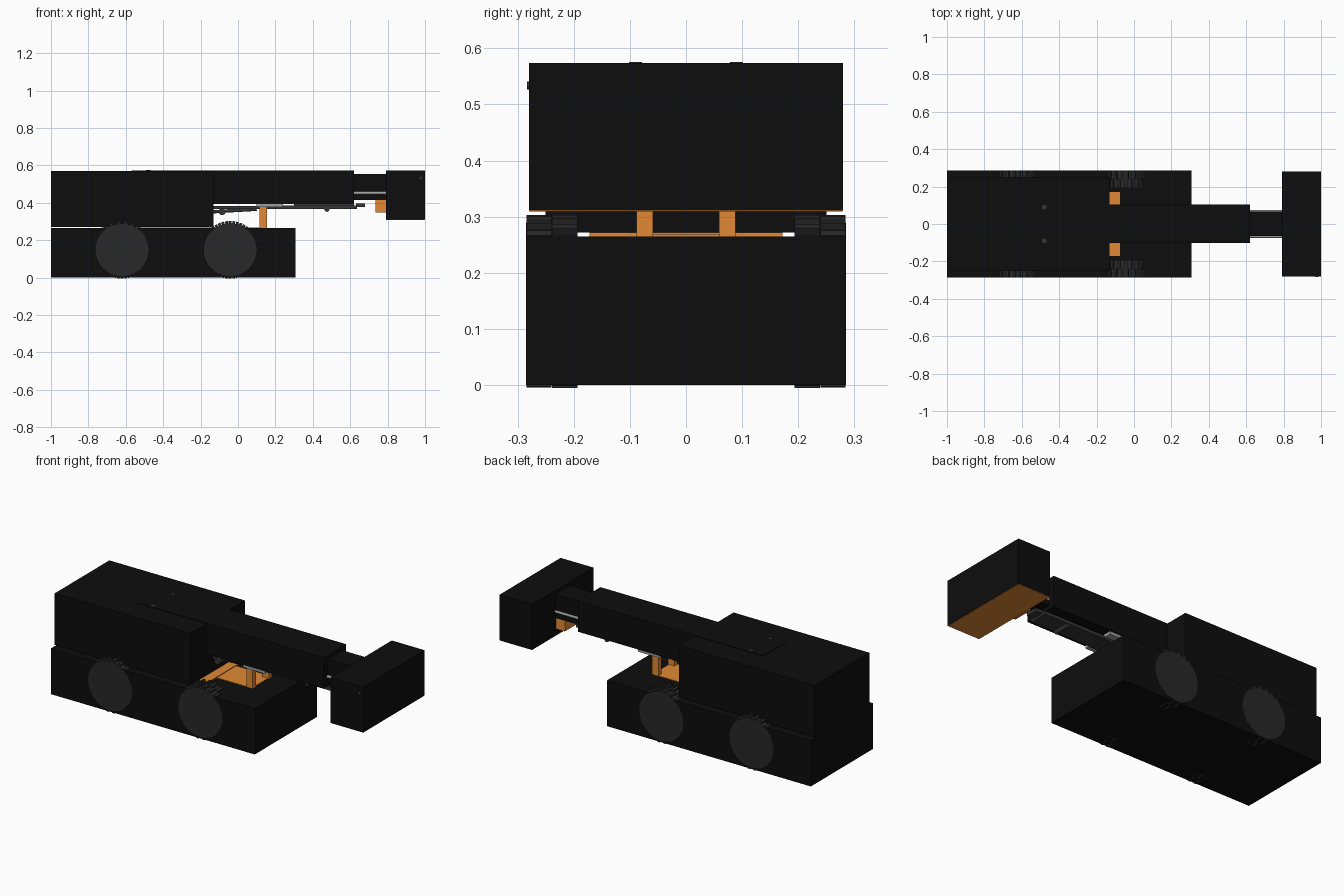
import bpy, bmesh
from math import cos, sin, pi
from mathutils import Matrix, Vector

if "Cube" in bpy.data.objects:
    bpy.data.objects.remove(bpy.data.objects["Cube"])


def material(name, rgb):
    m = bpy.data.materials.new(name)
    m.diffuse_color = (*rgb, 1)
    m.use_nodes = True
    m.node_tree.nodes["Principled BSDF"].inputs["Base Color"].default_value = m.diffuse_color
    return m


BLACK = material("black", (0.004, 0.004, 0.004))
RUBBER = material("rubber", (0.02, 0.021, 0.02))
ORANGE = material("orange", (0.75, 0.25, 0.035))
STEEL = material("steel", (0.35, 0.35, 0.35))
IRON = material("iron", (0.035, 0.037, 0.035))


def finish(name, bm, mat):
    mesh = bpy.data.meshes.new(name)
    bm.to_mesh(mesh)
    bm.free()
    mesh.materials.append(mat)
    ob = bpy.data.objects.new(name, mesh)
    bpy.context.collection.objects.link(ob)
    return ob


def add_box(bm, size, center, rot=Matrix()):
    bmesh.ops.create_cube(bm, size=1, matrix=Matrix.Translation(center) @ rot
                          @ Matrix.Diagonal((*size, 1)))


def box(name, x, y, z, mat):
    bm = bmesh.new()
    spans = (x, y, z)
    add_box(bm, [b - a for a, b in spans], [(a + b) / 2 for a, b in spans])
    return finish(name, bm, mat)


def rod(name, p, q, r, mat, sides=16):
    p, q = Vector(p), Vector(q)
    bm = bmesh.new()
    rot = (q - p).to_track_quat('Z', 'Y').to_matrix().to_4x4()
    bmesh.ops.create_cone(bm, cap_ends=True, segments=sides, radius1=r, radius2=r,
                          depth=(q - p).length, matrix=Matrix.Translation((p + q) / 2) @ rot)
    for f in bm.faces:
        f.smooth = len(f.verts) == 4
    for e in bm.edges:
        e.smooth = e.calc_face_angle(0) < 0.7
    return finish(name, bm, mat)


# Main enclosing masses
box("lower_chassis", (-1, 0.307), (-0.285, 0.285), (0, 0.265), BLACK)
box("upper_body", (-1, -0.13), (-0.25, 0.25), (0.272, 0.571), BLACK)
box("outer_boom", (-0.57, 0.62), (-0.102, 0.105), (0.395, 0.574), BLACK)
box("inner_boom", (0.6, 0.8), (-0.065, 0.068), (0.415, 0.553), BLACK)
box("front_head", (0.79, 1), (-0.28, 0.28), (0.311, 0.574), BLACK)

# Wheels with tread lugs, just breaking through the chassis mass
R, Z = 0.149, 0.149
for axle, x in (("rear", -0.62), ("front", -0.042)):
    for side, s in (("right", -1), ("left", 1)):
        rod(f"{axle}_{side}_tyre", (x, s * 0.193, Z), (x, s * 0.2855, Z),
            R - 0.008, RUBBER, 40)
        bm = bmesh.new()
        for i in range(24):
            a = 2 * pi * i / 24
            r = R - 0.008
            for j, y in enumerate((0.216, 0.262)):
                b = a + j * pi / 24
                add_box(bm, (0.015, 0.045, 0.026),
                        (x + r * sin(b), s * y, Z + r * cos(b)), Matrix.Rotation(b, 4, 'Y'))
        finish(f"{axle}_{side}_tread", bm, RUBBER)

# Orange frame between the chassis and upper body
box("frame_plate", (-0.73, -0.075), (-0.172, 0.172), (0.255, 0.272), ORANGE)
box("frame_tongue", (-0.08, 0.15), (-0.088, 0.088), (0.255, 0.268), ORANGE)
for side, s in (("right", -1), ("left", 1)):
    box(f"{side}_post", (0.116, 0.156), sorted((s * 0.059, s * 0.088)), (0.26, 0.378), ORANGE)

# Saddle, lift cylinders and service rails beneath the boom
box("boom_saddle", (0.1, 0.24), (-0.097, 0.097), (0.378, 0.405), STEEL)
box("under_rail", (0.15, 0.635), (-0.055, 0.055), (0.368, 0.386), IRON)
box("under_channel", (-0.14, 0.24), (-0.056, 0.056), (0.366, 0.383), IRON)
box("rail_end", (0.63, 0.68), (-0.035, 0.035), (0.378, 0.397), IRON)
box("rail_spacer", (0.3, 0.62), (-0.04, 0.04), (0.384, 0.4), IRON)
for side, s in (("right", -1), ("left", 1)):
    rod(f"{side}_under_cylinder", (-0.14, s * 0.035, 0.352), (0.1, s * 0.035, 0.366), 0.009, IRON)
    rod(f"{side}_extension_rod", (0.6, s * 0.066, 0.453), (0.8, s * 0.066, 0.453), 0.008, STEEL)
    rod(f"{side}_roof_bolt", (-0.48, s * 0.09, 0.56), (-0.48, s * 0.09, 0.576), 0.012, IRON)
rod("boom_pivot_pin", (-0.085, -0.07, 0.352), (-0.085, 0.07, 0.352), 0.018, IRON)
rod("rail_pin", (0.475, -0.05, 0.366), (0.475, 0.05, 0.366), 0.014, IRON)

# Orange parts of the head
box("head_floor", (0.792, 0.998), (-0.279, 0.279), (0.309, 0.316), ORANGE)
box("head_bracket", (0.735, 0.8), (-0.06, 0.06), (0.348, 0.416), ORANGE)
rod("head_knob", (0.978, -0.283, 0.534), (0.978, -0.26, 0.534), 0.007, IRON)
